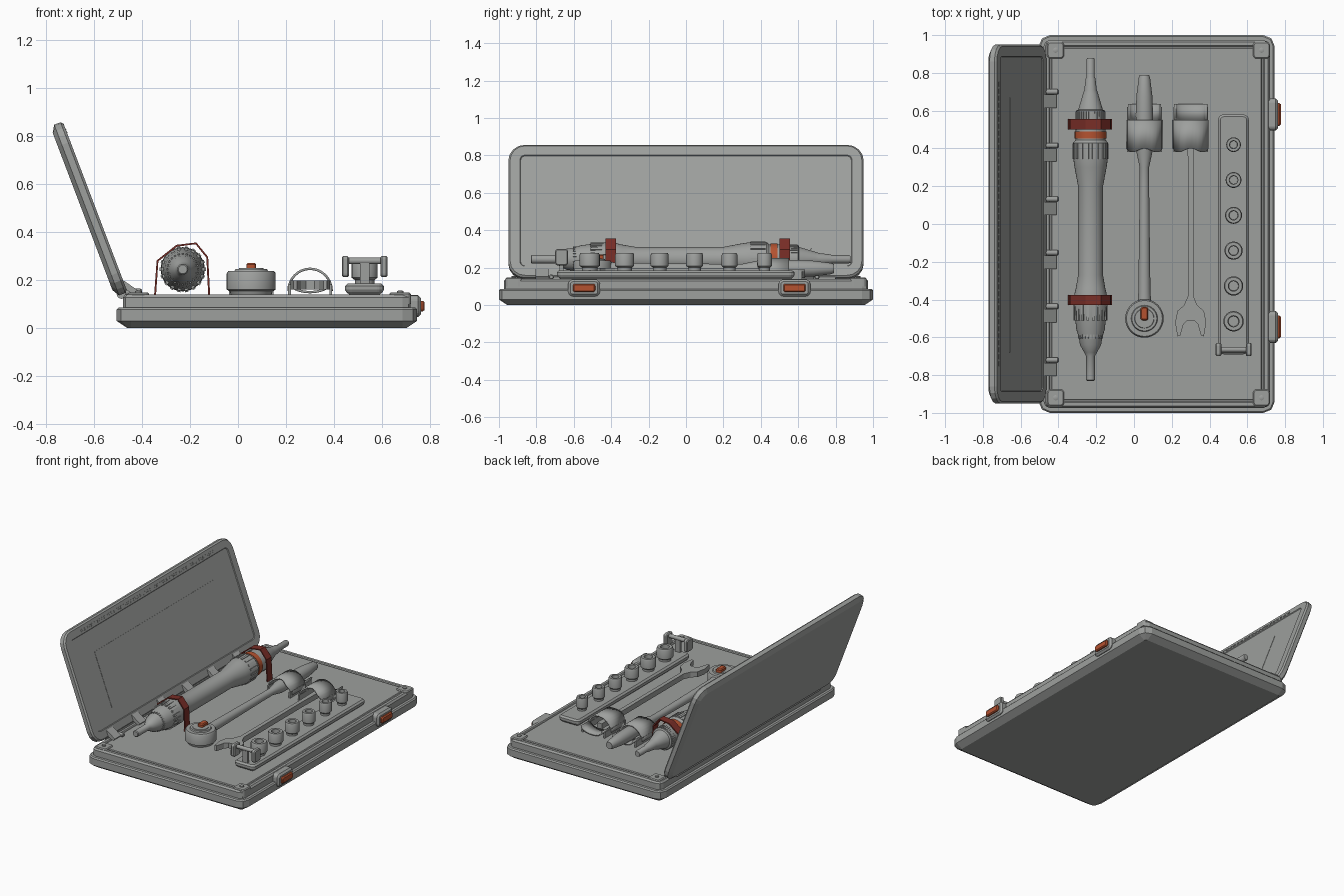
import bpy, bmesh
from math import sin, cos, pi, radians
from mathutils import Matrix, Vector

cube = bpy.data.objects.get("Cube")
if cube:
    bpy.data.objects.remove(cube, do_unlink=True)


def material(name, rgb):
    m = bpy.data.materials.new(name)
    m.use_nodes = True
    m.diffuse_color = (*rgb, 1)
    m.node_tree.nodes["Principled BSDF"].inputs["Base Color"].default_value = (*rgb, 1)
    return m


GREY = material("steel grey", (0.34, 0.35, 0.34))
ORANGE = material("burnt orange", (0.46, 0.085, 0.03))
RED = material("dark red", (0.19, 0.027, 0.02))


def finish(name, bm, mat, matrix=Matrix(), smooth=False):
    bmesh.ops.recalc_face_normals(bm, faces=bm.faces)
    me = bpy.data.meshes.new(name)
    bm.to_mesh(me)
    bm.free()
    me.transform(matrix)
    me.materials.append(mat)
    ob = bpy.data.objects.new(name, me)
    bpy.context.collection.objects.link(ob)
    if smooth:
        bpy.ops.object.select_all(action='DESELECT')
        ob.select_set(True)
        bpy.context.view_layer.objects.active = ob
        bpy.ops.object.shade_smooth_by_angle(angle=radians(35))
    return ob


def loft(bm, rings):
    """Join closed rings of points and cap both ends."""
    loops = [[bm.verts.new(p) for p in ring] for ring in rings]
    n = len(loops[0])
    for a, b in zip(loops, loops[1:]):
        for i in range(n):
            j = (i + 1) % n
            bm.faces.new((a[i], a[j], b[j], b[i]))
    bm.faces.new(loops[0][::-1])
    bm.faces.new(loops[-1])


def plate(name, x, y, levels, corner, mat=GREY, seg=4, matrix=Matrix()):
    """Rounded rectangle lofted through (height, inset) levels."""
    rings = []
    for z, inset in levels:
        r = max(corner - inset, 0.004)
        ring = []
        for k, (sx, sy) in enumerate(((1, 1), (0, 1), (0, 0), (1, 0))):
            cx = x[sx] + (-1 if sx else 1) * (inset + r)
            cy = y[sy] + (-1 if sy else 1) * (inset + r)
            for s in range(seg + 1):
                a = (k + s / seg) * pi / 2
                ring.append((cx + r * cos(a), cy + r * sin(a), z))
        rings.append(ring)
    bm = bmesh.new()
    loft(bm, rings)
    return finish(name, bm, mat, matrix)


def revolve(name, profile, matrix, mat=GREY, n=32):
    """Solid of revolution from (radius, height) pairs."""
    bm = bmesh.new()
    loft(bm, [[(r * cos(2 * pi * i / n), r * sin(2 * pi * i / n), h)
               for i in range(n)] for r, h in profile])
    return finish(name, bm, mat, matrix, True)


def boxes(name, items, mat=GREY, matrix=Matrix()):
    """One object from several (matrix, size) boxes."""
    bm = bmesh.new()
    for m, size in items:
        bmesh.ops.create_cube(bm, size=1, matrix=m @ Matrix.Diagonal((*size, 1)))
    return finish(name, bm, mat, matrix)


def ribbon(name, pts, y0, y1, thick, mat=GREY, wave=0, smooth=False):
    """Thin sheet following an xz path, with an optional wavy edge."""
    bm = bmesh.new()
    rows = []
    for i, (x, z) in enumerate(pts):
        dy = wave * cos(4 * pi * i / (len(pts) - 1))
        rows.append((bm.verts.new((x, y0 + dy, z)), bm.verts.new((x, y1, z))))
    for a, b in zip(rows, rows[1:]):
        bm.faces.new((a[0], b[0], b[1], a[1]))
    ob = finish(name, bm, mat, smooth=smooth)
    mod = ob.modifiers.new("thickness", 'SOLIDIFY')
    mod.thickness = thick
    mod.offset = 0


def at(x, y, z):
    return Matrix.Translation((x, y, z))


ALONG_Y = Matrix.Rotation(-pi / 2, 4, 'X')
ALONG_X = Matrix.Rotation(pi / 2, 4, 'Y')

# Case tray with stepped lip and grooved floor border
plate("case_base", (-0.505, 0.745), (-1, 1),
      [(0, 0.045), (0.03, 0), (0.078, 0), (0.086, 0.008), (0.086, 0.026), (0.128, 0.026),
       (0.14, 0.036), (0.14, 0.055), (0.134, 0.06), (0.134, 0.068), (0.14, 0.072)], 0.06, seg=2)

# Corner pads with screws
for sx, cx in (("left", 0.675), ("right", -0.415)):
    for sy, cy in (("front", -0.92), ("back", 0.92)):
        plate(f"corner_pad_{sy}_{sx}", (cx - 0.045, cx + 0.045), (cy - 0.045, cy + 0.045),
              [(0.1, 0), (0.142, 0), (0.148, 0.006)], 0.02)
        revolve(f"corner_screw_{sy}_{sx}", [(0.014, 0), (0.014, 0.008), (0.009, 0.01)],
                at(cx, cy, 0.146), n=12)

# Open lid, built flat and tilted back about the hinge
tilt = radians(20.8)
u, n = Vector((-sin(tilt), 0, cos(tilt))), Vector((cos(tilt), 0, sin(tilt)))
LID = Matrix(((u.x, 0, n.x, -0.512), (0, -1, 0, 0), (u.z, 0, n.z, 0.13), (0, 0, 0, 1)))
plate("lid", (0, 0.76), (-0.95, 0.95),
      [(0, 0.03), (0.018, 0), (0.046, 0), (0.056, 0.01), (0.056, 0.062), (0.051, 0.066)],
      0.09, matrix=LID)
plate("lid_inner_panel", (0.16, 0.55), (-0.67, 0.68), [(0.05, 0), (0.053, 0)], 0.005, matrix=LID)
boxes("lid_slots", [(at(s, -0.74 + 0.037 * i, 0.056), (0.006, 0.024, 0.004))
                    for s in (0.712, 0.724) for i in range(41)], matrix=LID)

# Hinge barrel, knuckles and stays
revolve("hinge_barrel", [(0.02, -0.8), (0.02, 0.8)], at(-0.485, 0, 0.142) @ ALONG_Y, n=16)
for i in range(6):
    y = 0.7 - 0.284 * i
    revolve(f"hinge_pin_{i + 1}", [(0.014, 0), (0.014, 0.07), (0.009, 0.076)],
            at(-0.475, y, 0.15) @ ALONG_X, n=12)
    boxes(f"hinge_leaf_{i + 1}", [(at(-0.45, y - 0.05, 0.165) @ Matrix.Rotation(radians(35), 4, 'Y'),
                                  (0.08, 0.07, 0.025))])

# Latches on the open edge
for label, y in (("front", -0.545), ("back", 0.58)):
    face = at(0.7, y, 0.092) @ ALONG_X
    plate(f"latch_body_{label}", (-0.045, 0.045), (-0.085, 0.085),
          [(0, 0), (0.05, 0), (0.062, 0.012)], 0.025, matrix=face)
    plate(f"latch_button_{label}", (-0.022, 0.022), (-0.06, 0.06),
          [(0.04, 0), (0.07, 0), (0.077, 0.006)], 0.012, ORANGE, matrix=face)

# Large cylindrical driver lying along the case
AXIS = at(-0.23, 0, 0.245) @ ALONG_Y
revolve("driver_body",
        [(0.018, -0.83), (0.023, -0.825), (0.023, -0.7), (0.034, -0.68), (0.056, -0.64), (0.062, -0.6),
         (0.075, -0.56), (0.09, -0.43), (0.09, -0.39), (0.078, -0.34), (0.066, -0.27),
         (0.066, 0.2), (0.085, 0.3), (0.092, 0.35), (0.092, 0.43), (0.08, 0.445), (0.076, 0.6),
         (0.065, 0.605), (0.04, 0.69), (0.033, 0.71), (0.026, 0.77), (0.022, 0.78),
         (0.022, 0.87), (0.018, 0.88)], AXIS)
revolve("driver_colour_ring", [(0.084, 0.452), (0.084, 0.49)], AXIS, ORANGE)
for label, y, r, count, size in (("back_grip", 0.385, 0.09, 18, (0.012, 0.014, 0.08)),
                                 ("front_grip", -0.47, 0.084, 18, (0.012, 0.014, 0.08)),
                                 ("knurl", 0.575, 0.076, 36, (0.008, 0.008, 0.04)),
                                 ("rear_knurl", -0.595, 0.063, 24, (0.008, 0.008, 0.02))):
    boxes(f"driver_{label}_ribs",
          [(Matrix.Rotation(2 * pi * i / count, 4, 'Z') @ at(r, 0, y), size) for i in range(count)],
          matrix=AXIS)

# Straps holding the driver
strap = [(-0.345, 0.14), (-0.335, 0.28), (-0.255, 0.343), (-0.175, 0.353), (-0.128, 0.295), (-0.12, 0.14)]
for label, y in (("front", -0.43), ("back", 0.5)):
    ribbon(f"strap_{label}", strap, y, y + 0.055, 0.008, RED)

# Ratchet with round head, lever and tapered handle
revolve("ratchet_head", [(0.085, 0.14), (0.09, 0.155), (0.102, 0.16), (0.102, 0.228), (0.095, 0.238),
                         (0.07, 0.238), (0.066, 0.246), (0.052, 0.246), (0.05, 0.25)],
        at(0.055, -0.5, 0))
plate("ratchet_lever", (0.035, 0.075), (-0.51, -0.44), [(0.24, 0), (0.265, 0), (0.271, 0.006)], 0.012, ORANGE)
revolve("ratchet_handle", [(0.038, -0.45), (0.032, -0.36), (0.025, 0.2), (0.025, 0.3), (0.042, 0.38),
                           (0.046, 0.58), (0.042, 0.68), (0.03, 0.775), (0.024, 0.79)],
        at(0.055, 0, 0.195) @ ALONG_Y)

# Open-ended wrench, half outline mirrored
half = [(0.02, 0.55), (0.014, 0.3), (0.014, -0.38), (0.035, -0.43), (0.07, -0.46), (0.082, -0.52),
        (0.07, -0.595), (0.055, -0.59), (0.038, -0.53), (0.018, -0.51)]
outline = half + [(-x, y) for x, y in half[::-1]]
bm = bmesh.new()
loft(bm, [[(0.3 + x, y, z) for x, y in outline] for z in (0.16, 0.198)])
finish("wrench", bm, GREY)

# Arched clips with a shallow cradle behind each
for label, cx in (("ratchet", 0.055), ("wrench", 0.3)):
    arc = [pi * i / 16 for i in range(17)]
    ribbon(f"{label}_clip_arch", [(cx - 0.09 * cos(a), 0.155 + 0.092 * sin(a)) for a in arc],
           0.39, 0.55, 0.01, wave=0.01, smooth=True)
    ribbon(f"{label}_clip_cradle", [(cx - 0.083 * cos(a), 0.19 - 0.04 * sin(a)) for a in arc],
           0.54, 0.635, 0.01, smooth=True)
    boxes(f"{label}_clip_feet", [(at(cx + s * 0.086, 0.5, 0.16), (0.012, 0.24, 0.045)) for s in (-1, 1)])

# Socket rail, graded sockets and end bracket
plate("socket_rail", (0.445, 0.608), (-0.69, 0.58),
      [(0.138, 0.02), (0.15, 0.006), (0.16, 0), (0.175, 0), (0.186, 0.012)], 0.03)
for i in range(6):
    r = 0.054 - 0.003 * i
    revolve(f"socket_{i + 1}",
            [(r * 0.75, 0.18), (r * 0.75, 0.2), (r, 0.21), (r, 0.268), (r * 0.9, 0.278), (r * 0.55, 0.278),
             (r * 0.5, 0.23)], at(0.527, -0.515 + 0.187 * i, 0), n=24)
for label, x in (("left", 0.608), ("right", 0.447)):
    plate(f"bracket_end_{label}", (-0.3, -0.212), (-0.7, -0.63),
          [(-0.015, 0.006), (-0.009, 0), (0.009, 0), (0.015, 0.006)], 0.015, matrix=at(x, 0, 0) @ ALONG_X)
revolve("bracket_bar", [(0.014, 0.44), (0.014, 0.615)], at(0, -0.665, 0.28) @ ALONG_X, n=16)
boxes("bracket_post", [(at(0.527, -0.665, 0.23), (0.04, 0.02, 0.1))])
